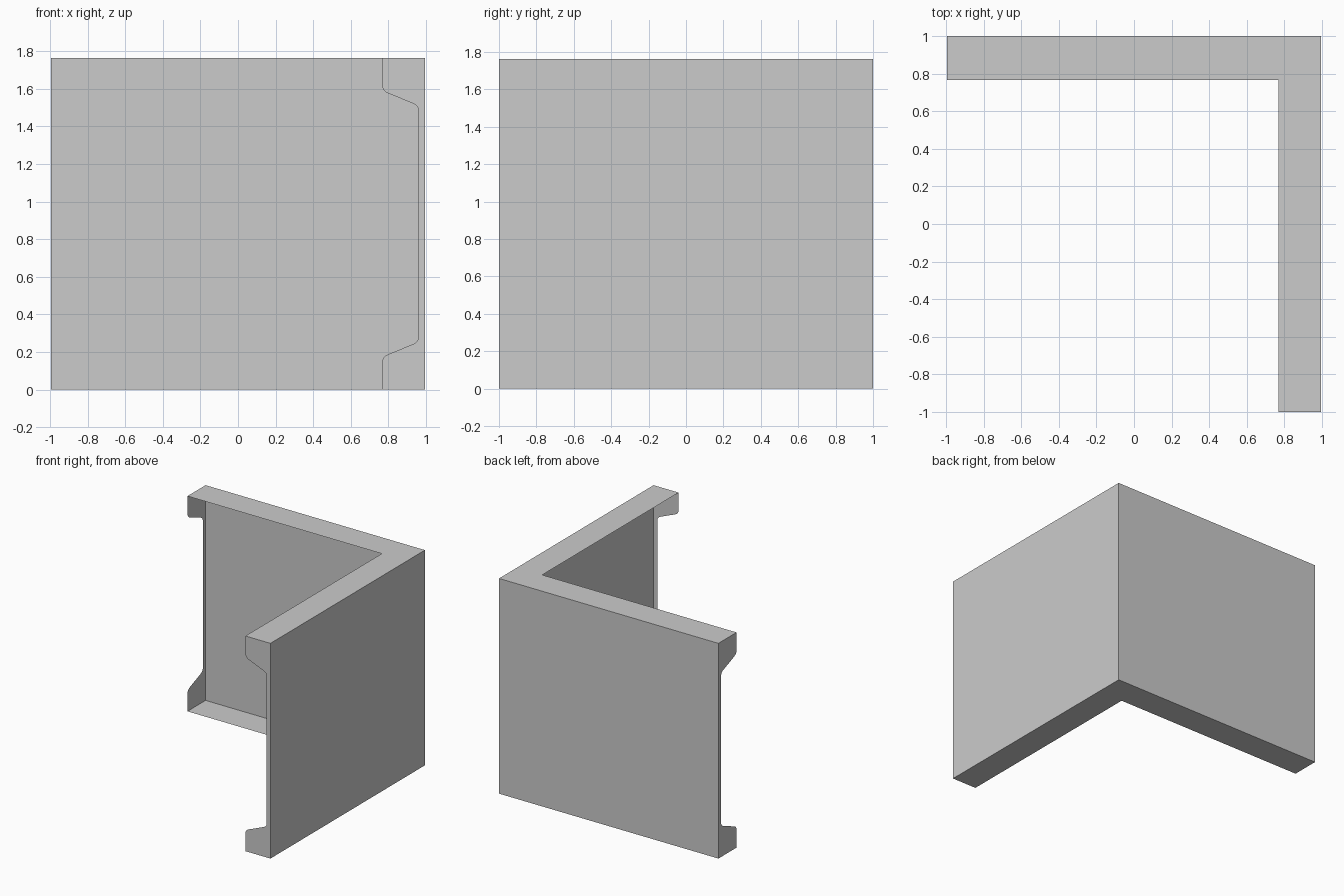
import bpy, bmesh
from math import radians
from mathutils import Vector

if "Cube" in bpy.data.objects:
    bpy.data.objects.remove(bpy.data.objects["Cube"])

HX, HY, H = 0.994, 1.0, 1.763      # half width, half depth, height
LIP, WEB = 0.23, 0.034             # rim depth and web thickness
KX, KY = 0.985, 1.02               # depth factor of right wall and back wall


def rounded(a, corner, b, steps=5):
    """Points of a soft corner running from a to b."""
    a, c, b = Vector(a), Vector(corner), Vector(b)
    return [tuple(a * (1 - t) ** 2 + c * 2 * t * (1 - t) + b * t * t)
            for t in (i / steps for i in range(steps + 1))]


# End plate outline as (depth inward, height): lower half, then mirrored
lower = [(0, 0), (LIP, 0)]
lower += rounded((LIP, 0.145), (LIP, 0.174), (0.198, 0.187))
lower += rounded((0.060, 0.243), (WEB, 0.254), (WEB, 0.284))
section = lower + [(d, H - z) for d, z in reversed(lower)]

# Sweep along the back wall, round the mitred corner, to the front
stations = [
    lambda d: (-HX, HY - d * KY),
    lambda d: (HX - d * KX, HY - d * KY),
    lambda d: (HX - d * KX, -HY),
]
bm = bmesh.new()
rings = [[bm.verts.new((*at(d), z)) for d, z in section] for at in stations]
n = len(section)
inner = []
for r0, r1 in zip(rings, rings[1:]):
    for i in range(n):
        j = (i + 1) % n
        face = bm.faces.new((r0[i], r0[j], r1[j], r1[i]))
        if 0 < i < n - 2:
            inner.append(face)

# End plates
bm.faces.new(rings[0])
bm.faces.new(rings[-1])
bmesh.ops.recalc_face_normals(bm, faces=bm.faces)

# Open the inner side: only the outer walls, top, bottom and end plates remain
bmesh.ops.delete(bm, geom=inner, context='FACES')

mesh = bpy.data.meshes.new("corner_shell")
bm.to_mesh(mesh)
bm.free()
obj = bpy.data.objects.new("corner_shell", mesh)
bpy.context.collection.objects.link(obj)
bpy.context.view_layer.objects.active = obj
obj.select_set(True)
bpy.ops.object.shade_smooth_by_angle(angle=radians(30))
